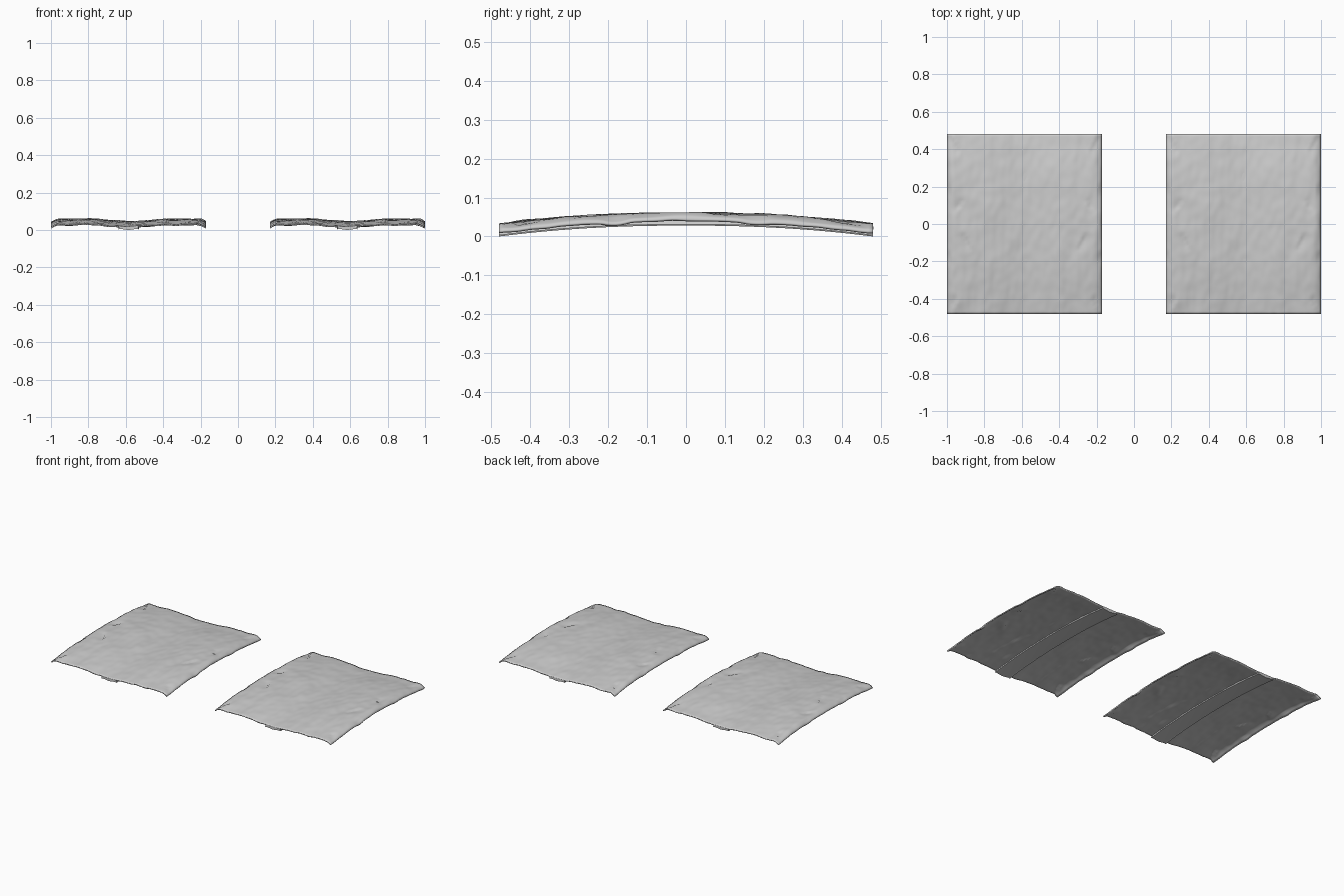
import bpy
import bmesh
import math
from mathutils import Vector, noise

if "Cube" in bpy.data.objects:
    bpy.data.objects.remove(bpy.data.objects["Cube"], do_unlink=True)

HALF_X, HALF_Y, OFFSET = 0.415, 0.48, 0.585
NX, NY = 72, 80

grey = bpy.data.materials.new("plain_grey")
grey.use_nodes = True
colour = (0.6, 0.6, 0.6, 1)
grey.diffuse_color = colour
grey.node_tree.nodes["Principled BSDF"].inputs["Base Color"].default_value = colour


def arch(y):
    """Lengthwise bow of the whole panel."""
    return 0.028 * (1 - abs(y / HALF_Y) ** 2.2)


# Chipped scallops: x, y, direction of the flat side, size
CHIPS = [(0.36, 0.1, 0.5, 0.05), (0.32, -0.1, -0.5, 0.06),
         (0.41, 0.18, 0, 0.04), (0.41, -0.18, 0, 0.04),
         (0.39, 0.42, -0.4, 0.07), (0.39, -0.42, 0.4, 0.05)]


def chip_depth(x, y):
    depth = 0
    for cx, cy, turn, size in CHIPS:
        dx, dy = abs(x) - cx, y - cy
        u = dx * math.cos(turn) + dy * math.sin(turn)
        v = dy * math.cos(turn) - dx * math.sin(turn)
        if 0 < u + size * 0.3 < size and abs(v) < size:
            depth = max(depth, 0.007 * (1 - (u + size * 0.3) / size) * (1 - (v / size) ** 2))
    return depth


def skin_height(x, y):
    """Two soft swells, a centre valley, drooping sides and hammered relief."""
    u = abs(x) / HALF_X
    swell = 0.019 + 0.013 * min(1, u / 0.45) ** 1.3
    droop = 0.017 * max(0, (u - 0.9) / 0.1) ** 2
    relief = 0.005 * noise.noise(Vector((x * 14, y * 6, 1)))
    relief += 0.0025 * noise.noise(Vector((x * 34, y * 18, 5)))
    return arch(y) + swell - droop + relief - chip_depth(x, y)


def finish(bm, name):
    bmesh.ops.recalc_face_normals(bm, faces=bm.faces)
    mesh = bpy.data.meshes.new(name)
    bm.to_mesh(mesh)
    bm.free()
    mesh.materials.append(grey)
    obj = bpy.data.objects.new(name, mesh)
    bpy.context.collection.objects.link(obj)
    bpy.ops.object.select_all(action="DESELECT")
    obj.select_set(True)
    bpy.context.view_layer.objects.active = obj
    bpy.ops.object.shade_smooth_by_angle(angle=math.radians(35))
    return obj


def make_sheet():
    bm = bmesh.new()
    bmesh.ops.create_grid(bm, x_segments=NX, y_segments=NY, size=1)
    for v in bm.verts:
        x, y = v.co.x * HALF_X, v.co.y * HALF_Y
        v.co = (x, y, skin_height(x, y))
    sheet = finish(bm, "rough_sheet_right")
    solid = sheet.modifiers.new("thickness", "SOLIDIFY")
    solid.thickness = 0.007
    solid.offset = -1
    return sheet


def make_rib():
    """Shallow strip bowed along the underside."""
    profile = [(-0.055, 0.003), (-0.045, 0.006), (0, 0), (0.045, 0.006), (0.055, 0.003),
               (0.05, 0.018), (-0.05, 0.018)]
    bm = bmesh.new()
    rings = []
    for i in range(33):
        y = HALF_Y * (i / 16 - 1)
        rings.append([bm.verts.new((x, y, z + arch(y))) for x, z in profile])
    for a, b in zip(rings, rings[1:]):
        for k in range(len(profile)):
            j = (k + 1) % len(profile)
            bm.faces.new((a[k], a[j], b[j], b[k]))
    bm.faces.new(rings[0])
    bm.faces.new(rings[-1])
    return finish(bm, "underside_rib_right")


# Right panel, then an identical left panel
for part in (make_sheet(), make_rib()):
    part.location.x = -OFFSET
    twin = part.copy()
    twin.name = part.name.replace("right", "left")
    twin.location.x = OFFSET
    bpy.context.collection.objects.link(twin)
